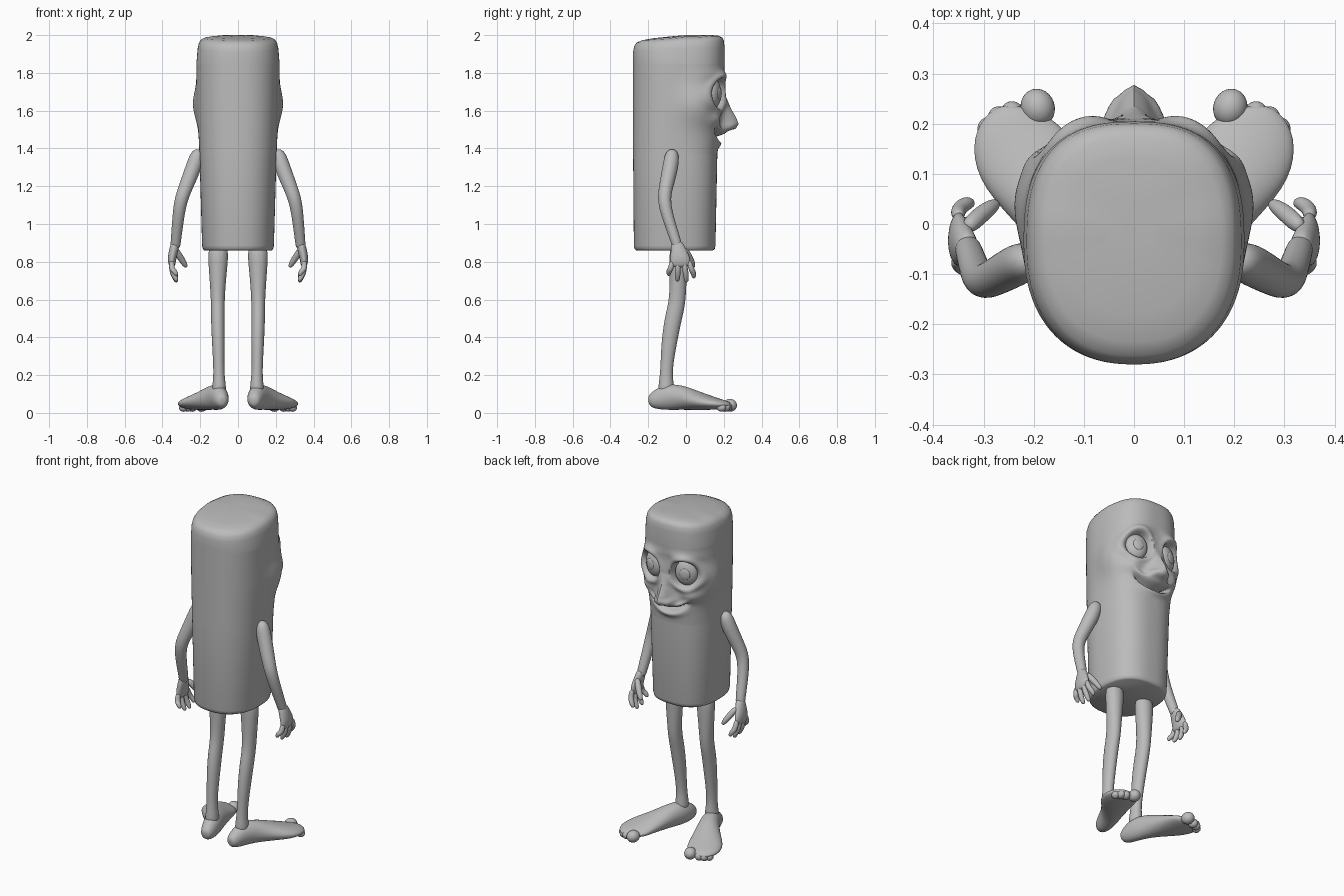
import bpy, bmesh, math
from mathutils import Vector, Matrix

cube = bpy.data.objects.get("Cube")
if cube:
    bpy.data.objects.remove(cube)

grey = bpy.data.materials.new("plain_grey")
grey.use_nodes = True
COLOUR = (0.5, 0.5, 0.5, 1)
grey.diffuse_color = COLOUR
grey.node_tree.nodes["Principled BSDF"].inputs["Base Color"].default_value = COLOUR


def finish(name, bm, mirror=True, subdiv=0):
    bmesh.ops.recalc_face_normals(bm, faces=bm.faces)
    mesh = bpy.data.meshes.new(name)
    bm.to_mesh(mesh)
    bm.free()
    mesh.materials.append(grey)
    mesh.shade_smooth()
    if not subdiv:
        mesh.set_sharp_from_angle(angle=math.radians(55))
    obj = bpy.data.objects.new(name, mesh)
    bpy.context.collection.objects.link(obj)
    if mirror:
        obj.modifiers.new("mirror", 'MIRROR').use_mirror_merge = False
    if subdiv:
        sub = obj.modifiers.new("smooth", 'SUBSURF')
        sub.levels = sub.render_levels = subdiv
    return obj


def skin_rings(bm, rings):
    rows = [[bm.verts.new(p) for p in ring] for ring in rings]
    n = len(rows[0])
    for a, b in zip(rows, rows[1:]):
        for i in range(n):
            j = (i + 1) % n
            bm.faces.new((a[i], a[j], b[j], b[i]))
    bm.faces.new(rows[0])
    bm.faces.new(rows[-1])


def limb(name, stations, ref, sides=12):
    """Loft of elliptical rings; each station is x, y, z, radius, second radius."""
    centres = [Vector(s[:3]) for s in stations]
    rings = []
    for k, s in enumerate(stations):
        t = (centres[min(k + 1, len(centres) - 1)] - centres[max(k - 1, 0)]).normalized()
        u = Vector(ref).cross(t).normalized()
        v = t.cross(u)
        rings.append([centres[k] + u * s[3] * math.cos(a) + v * s[-1] * math.sin(a)
                      for a in (math.tau * i / sides for i in range(sides))])
    bm = bmesh.new()
    skin_rings(bm, rings)
    return finish(name, bm, subdiv=2)


def blob(name, centre, radii, turn=0.0):
    bm = bmesh.new()
    bmesh.ops.create_uvsphere(bm, u_segments=24, v_segments=16, radius=1)
    bmesh.ops.transform(bm, verts=bm.verts, matrix=Matrix.Translation(centre)
                        @ Matrix.Rotation(turn, 4, 'Z') @ Matrix.Diagonal((*radii, 1)))
    return finish(name, bm)


def lerp_table(table, z):
    if z <= table[0][0]:
        return table[0][1:]
    for lo, hi in zip(table, table[1:]):
        if z <= hi[0]:
            f = (z - lo[0]) / (hi[0] - lo[0])
            return [p + (q - p) * f for p, q in zip(lo[1:], hi[1:])]
    return table[-1][1:]


def bell(d):
    return math.exp(-d * d)


def smoothstep(lo, hi, v):
    t = min(max((v - lo) / (hi - lo), 0), 1)
    return t * t * (3 - 2 * t)


# Body outline by height: half width, back, front
BODY = [(.86, .178, -.262, .142), (.867, .186, -.272, .152), (.885, .19, -.276, .156),
        (1.37, .204, -.28, .166), (1.6, .214, -.28, .188), (1.85, .22, -.28, .204),
        (1.93, .214, -.28, .204), (1.96, .207, -.274, .2), (1.977, .196, -.262, .192),
        (1.988, .175, -.235, .172), (1.995, .13, -.18, .13), (2.0, .05, -.08, .05)]
# Nose by height: projection, half width
NOSE = [(1.47, 0, .05), (1.49, .035, .058), (1.505, .085, .055), (1.53, .097, .05),
        (1.56, .083, .043), (1.61, .05, .035), (1.68, .016, .03), (1.78, 0, .03)]
EYE_X, EYE_Z = .108, 1.69


def face_point(x, y, z, mid):
    """Push the plain body surface in and out to shape the face."""
    ax, out = abs(x), 0
    out += .032 * bell((z - 1.63) / .1) * bell((y - .06) / .1) * smoothstep(.1, .2, ax)
    if y > 0:
        # Brow, cheeks and chin
        out += .014 * bell((ax - .1) / .07) * bell((z - 1.79) / .03)
        out += .022 * bell((ax - .135) / .04) * bell((z - 1.555) / .04)
        out += .016 * bell(x / .08) * bell((z - 1.425 - 2 * x * x) / .02)
        # Eye socket with raised rim
        d = math.hypot((ax - EYE_X) / .066, (z - EYE_Z) / .08)
        out += .012 * bell((d - 1.2) / .22) - .055 * (1 - smoothstep(.75, 1.08, d))
        # Smiling mouth with an upper lip
        line = 1.452 + 3.2 * x * x
        fade = 1 - smoothstep(.1, .14, ax)
        out += fade * (.014 * bell((z - line - .025) / .014) - .045 * bell((z - line) / .012))
    radial = Vector((x, y - mid, 0)).normalized()
    p = Vector((x, y, z)) + radial * out
    if y > 0:
        size, width = lerp_table(NOSE, z)
        p.y += size * bell(x / width)
        # Nostril wings
        p.y += .022 * bell((ax - .045) / .018) * bell((z - 1.518) / .018)
    p.z += .06 * (y - .03) * smoothstep(1.86, 1.95, z) * smoothstep(0, .1, abs(y - .03))
    return p


heights = [row[0] for row in BODY if not 1.36 < row[0] < 1.87]
heights = sorted(heights + [1.36 + .006 * i for i in range(85)])
rings = []
for z in heights:
    half, back, front = lerp_table(BODY, z)
    mid, deep = (back + front) / 2, (front - back) / 2
    ring = []
    for i in range(160):
        a = math.tau * i / 160
        s, c = math.sin(a), math.cos(a)
        power = 2 / (2.6 if c > 0 else 2.3)
        x = math.copysign(half * abs(s) ** power, s)
        y = mid + math.copysign(deep * abs(c) ** power, c)
        ring.append(face_point(x, y, z, mid))
    rings.append(ring)
bm = bmesh.new()
skin_rings(bm, rings)
finish("body", bm, mirror=False)

# Eyes
blob("eyeballs", (EYE_X, .147, EYE_Z), (.064, .036, .076), -.35)
blob("irises", (EYE_X + .008, .177, EYE_Z), (.03, .009, .034), -.3)

# Arms and hands
SIDE, UP = (0, 1, 0), (0, 0, 1)
limb("arms", [(.205, -.072, 1.395, .012), (.212, -.073, 1.375, .04), (.235, -.082, 1.3, .044),
              (.275, -.105, 1.2, .039), (.306, -.12, 1.12, .036), (.32, -.085, 1.0, .031),
              (.33, -.05, .9, .028), (.333, -.045, .87, .026)], SIDE)
limb("palms", [(.329, -.05, .91, .022, .028), (.338, -.042, .87, .026, .04),
               (.35, -.032, .82, .024, .055), (.35, -.028, .785, .02, .056),
               (.348, -.028, .77, .01, .04)], SIDE)
for i, (root, tip, low) in enumerate([(-.07, -.092, .725), (-.042, -.045, .695),
                                      (-.012, .002, .69), (.014, .042, .712)]):
    limb(f"finger_{i + 1}", [(.35, root, .81, .015), (.352, (root + tip) / 2, .76, .017),
                             (.335, tip, low + .025, .016), (.322, tip, low, .01)], SIDE, 8)
limb("thumbs", [(.335, -.01, .87, .018), (.31, .015, .83, .02),
                (.284, .035, .79, .017), (.272, .042, .77, .009)], SIDE, 8)

# Legs
limb("legs", [(.104, -.04, .9, .06, .052), (.106, -.04, .78, .052, .048),
              (.107, -.042, .68, .043, .046), (.107, -.047, .58, .037, .046),
              (.107, -.068, .5, .038, .047), (.104, -.09, .37, .035, .043),
              (.102, -.103, .24, .029, .033), (.1, -.105, .17, .033, .038),
              (.1, -.105, .09, .045, .05)], SIDE)

# Feet and toes
limb("feet", [(.082, -.198, .06, .015, .018), (.085, -.183, .062, .038, .042),
              (.097, -.11, .085, .052, .072), (.13, -.03, .083, .06, .068),
              (.175, .05, .066, .082, .052), (.222, .13, .052, .104, .037),
              (.235, .185, .045, .092, .028), (.232, .222, .042, .058, .02),
              (.23, .235, .042, .025, .01)], UP, 16)
for i, (x, y, r) in enumerate([(.192, .232, .034), (.242, .217, .025),
                               (.268, .208, .024), (.29, .188, .022)]):
    blob(f"toe_{i + 1}", (x, y, r + .006), (r, r * 1.12, r), -.3)
